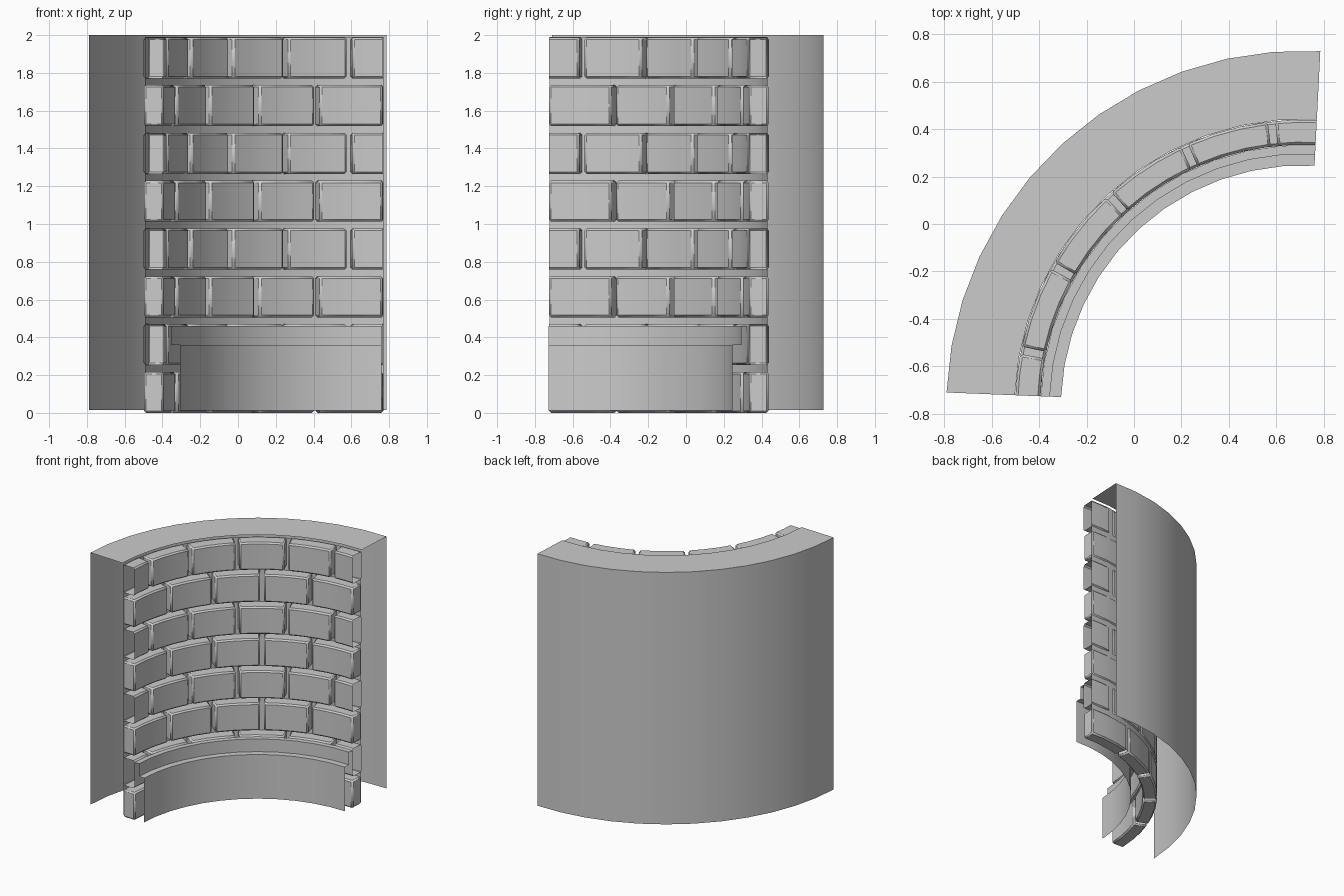
import bpy, bmesh
from math import cos, sin, radians

if "Cube" in bpy.data.objects:
    bpy.data.objects.remove(bpy.data.objects["Cube"])

CX, CY = 0.709, -0.770        # centre of curvature
A0, A1 = 87.1, 177.7          # angular range of the quarter ring
PITCH = (A1 - A0) / 5         # one brick per fifth of the arc
GAP = 1.5                     # vertical joint, in degrees
ROWS, ROW_STEP, BRICK_H = 8, 0.253, 0.217


def polar(r, a, z):
    return (CX + r * cos(radians(a)), CY + r * sin(radians(a)), z)


def sweep(bm, profile, a0, a1, segs, closed=False, caps=(False, False)):
    """Sweep an (r, z) profile around the ring axis."""
    rings = []
    for i in range(segs + 1):
        a = a0 + (a1 - a0) * i / segs
        rings.append([bm.verts.new(polar(r, a, z)) for r, z in profile])
    n = len(profile)
    for p, q in zip(rings, rings[1:]):
        for j in range(n if closed else n - 1):
            k = (j + 1) % n
            bm.faces.new((p[j], q[j], q[k], p[k]))
    if caps[0]:
        bm.faces.new(rings[0])
    if caps[1]:
        bm.faces.new(rings[-1][::-1])


def finish(bm, name, bevel=0):
    bmesh.ops.recalc_face_normals(bm, faces=bm.faces)
    me = bpy.data.meshes.new(name)
    bm.to_mesh(me)
    bm.free()
    ob = bpy.data.objects.new(name, me)
    bpy.context.collection.objects.link(ob)
    if bevel:
        m = ob.modifiers.new("chamfer", 'BEVEL')
        m.width, m.segments = bevel, 1
        m.limit_method, m.angle_limit = 'ANGLE', radians(40)
    bpy.ops.object.select_all(action='DESELECT')
    ob.select_set(True)
    bpy.context.view_layer.objects.active = ob
    bpy.ops.object.shade_smooth_by_angle(angle=radians(30))
    return ob


def sheet(name, profile):
    bm = bmesh.new()
    sweep(bm, profile, A0, A1, 12)
    return finish(bm, name)


# outer wall with its flat top rim, open at the ends and below
sheet("outer_wall", [(1.5, 0.015), (1.5, 2.0), (1.212, 2.0)])

# mortar surface behind the bricks
sheet("mortar", [(1.202, 0.015), (1.202, 1.99)])

# stepped plinth along the foot of the inner side
sheet("plinth", [(1.017, 0.012), (1.017, 0.36), (1.065, 0.36),
                 (1.065, 0.46), (1.103, 0.46)])

# brick courses, alternating full bricks with rows offset by half a brick
for row in range(ROWS):
    z0 = row * ROW_STEP
    z1 = z0 + BRICK_H
    prof = [(1.104, z0), (1.209, z0), (1.209, z1), (1.104, z1)]
    bm = bmesh.new()
    offset = row % 2 == 1
    for i in range(6 if offset else 5):
        s = A0 + PITCH * (i - 0.5 * offset)
        first, last = offset and i == 0, offset and i == 5
        a = A0 if (first or i == 0) else s + GAP / 2
        b = A1 if (last or (not offset and i == 4)) else s + PITCH - GAP / 2
        # half bricks at the ends are cut open
        sweep(bm, prof, a, b, 2 if first or last else 3, True,
              (not first, not last))
    finish(bm, f"brick_course_{row + 1}", 0.011)
